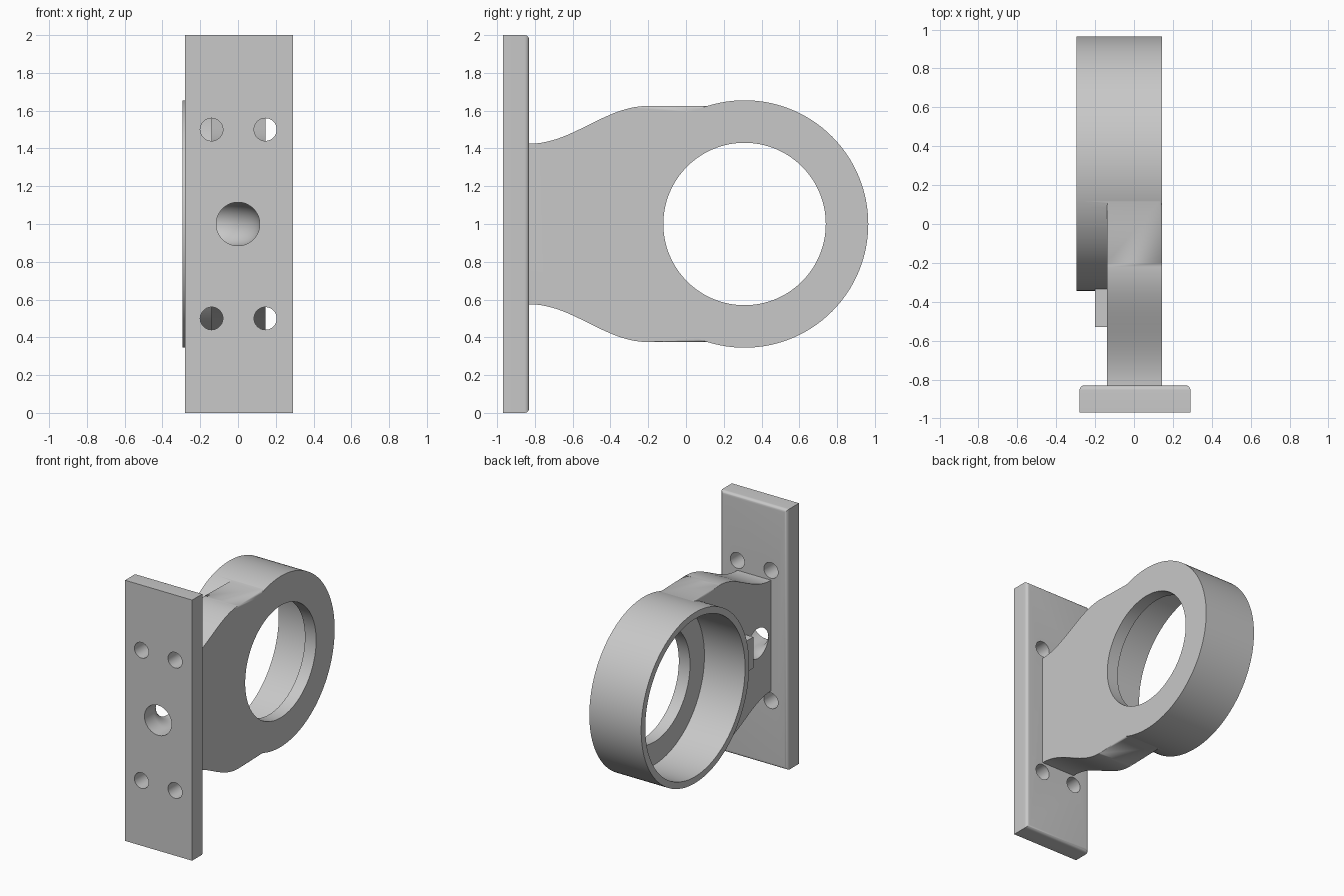
import bpy, bmesh
from math import sin, cos, pi

old = bpy.data.objects.get("Cube")
if old:
    bpy.data.objects.remove(old, do_unlink=True)

grey = bpy.data.materials.new("plain grey")
grey.use_nodes = True
colour = (0.58, 0.58, 0.58, 1)
grey.diffuse_color = colour
grey.node_tree.nodes["Principled BSDF"].inputs["Base Color"].default_value = colour

RING_Y, RING_Z = 0.31, 1.0
FACE_X = 0.145


def finish(name, bm):
    bmesh.ops.recalc_face_normals(bm, faces=bm.faces[:])
    mesh = bpy.data.meshes.new(name)
    bm.to_mesh(mesh)
    bm.free()
    mesh.materials.append(grey)
    obj = bpy.data.objects.new(name, mesh)
    bpy.context.collection.objects.link(obj)
    return obj


def loft(name, rings, fillet=0, rounded=lambda a, b: False):
    """Skin a row of matching rings, cap the ends and round chosen edges."""
    bm = bmesh.new()
    rows = [[bm.verts.new(p) for p in ring] for ring in rings]
    n = len(rows[0])
    for a, b in zip(rows, rows[1:]):
        for i in range(n):
            j = (i + 1) % n
            bm.faces.new((a[i], a[j], b[j], b[i]))
    bm.faces.new(rows[0])
    bm.faces.new(rows[-1][::-1])
    if fillet:
        edges = [e for e in bm.edges if rounded(e.verts[0].co, e.verts[1].co)]
        bmesh.ops.bevel(bm, geom=edges, offset=fillet, segments=8, profile=0.5,
                        affect='EDGES', clamp_overlap=True)
    return finish(name, bm)


def prism_x(name, outline, x0, x1, **kw):
    return loft(name, [[(x, y, z) for y, z in outline] for x in (x0, x1)], **kw)


def disc(y, z, r, n=128):
    return [(y + r * cos(2 * pi * i / n), z + r * sin(2 * pi * i / n)) for i in range(n)]


def box(name, x0, x1, y0, y1, z0, z1, **kw):
    return prism_x(name, [(y0, z0), (y1, z0), (y1, z1), (y0, z1)], x0, x1, **kw)


def combine(target, tool, operation):
    mod = target.modifiers.new("combine", 'BOOLEAN')
    mod.operation, mod.solver, mod.object = operation, 'EXACT', tool
    bpy.context.view_layer.objects.active = target
    bpy.ops.object.modifier_apply(modifier=mod.name)


def discard(obj):
    bpy.data.objects.remove(obj, do_unlink=True)


# Mounting plate with softened back edges
plate = box("mounting_plate", -0.28, 0.29, -0.97, -0.83, 0, 2, fillet=0.025,
            rounded=lambda a, b: a.y > -0.9 and b.y > -0.9)

# Waisted arm with rounded long edges
steps = 28
upper = [(-0.9, 0.425)]
for i in range(steps + 1):
    t = i / steps
    upper.append((-0.83 + 0.63 * t, 0.425 + 0.1 * (1 - cos(pi * t))))
upper.append((RING_Y, 0.625))
outline = [(y, 1 + h) for y, h in upper] + [(y, 1 - h) for y, h in reversed(upper)]
housing = prism_x("arm_and_ring", outline, -0.14, FACE_X, fillet=0.055,
                  rounded=lambda a, b: abs(a.x - b.x) < 0.001 and abs(a.y - b.y) > 0.001)

# Ring shell, rounded only on the closed side
ring = prism_x("ring_shell", disc(RING_Y, RING_Z, 0.655), -0.295, FACE_X, fillet=0.06,
               rounded=lambda a, b: a.x > 0 and b.x > 0)
combine(housing, ring, 'UNION')
discard(ring)

# Wide recess and narrower through opening
for radius, x0, x1 in ((0.605, -0.5, 0.05), (0.43, -0.5, 0.5)):
    cutter = prism_x("ring_cutter", disc(RING_Y, RING_Z, radius), x0, x1)
    combine(housing, cutter, 'DIFFERENCE')
    discard(cutter)

# Cable channel that enters the plate and bends out through the arm's side
bend_x, bend_y, bend_r = -0.2, -0.86, 0.2
path = [(0, -1.05, 0)]
for i in range(17):
    a = pi / 2 * i / 16
    path.append((bend_x + bend_r * cos(a), bend_y + bend_r * sin(a), a))
channel = loft("channel_cutter",
               [[(x + u * cos(a), y + u * sin(a), z) for u, z in disc(0, 1, 0.115, 48)]
                for x, y, a in path])
for part in (plate, housing):
    combine(part, channel, 'DIFFERENCE')
discard(channel)

# Four screw holes in the plate
for x in (-0.14, 0.145):
    for z in (0.5, 1.5):
        hole = loft("screw_cutter",
                    [[(x + u, y, v) for u, v in disc(0, z, 0.06, 40)] for y in (-1.1, -0.7)])
        combine(plate, hole, 'DIFFERENCE')
        discard(hole)

# Small block beside the channel exit
block = box("side_block", -0.2, -0.12, -0.53, -0.32, 0.88, 1.12)

for part in (plate, housing, block):
    bpy.ops.object.select_all(action='DESELECT')
    part.select_set(True)
    bpy.context.view_layer.objects.active = part
    bpy.ops.object.shade_smooth_by_angle(angle=pi / 6)
